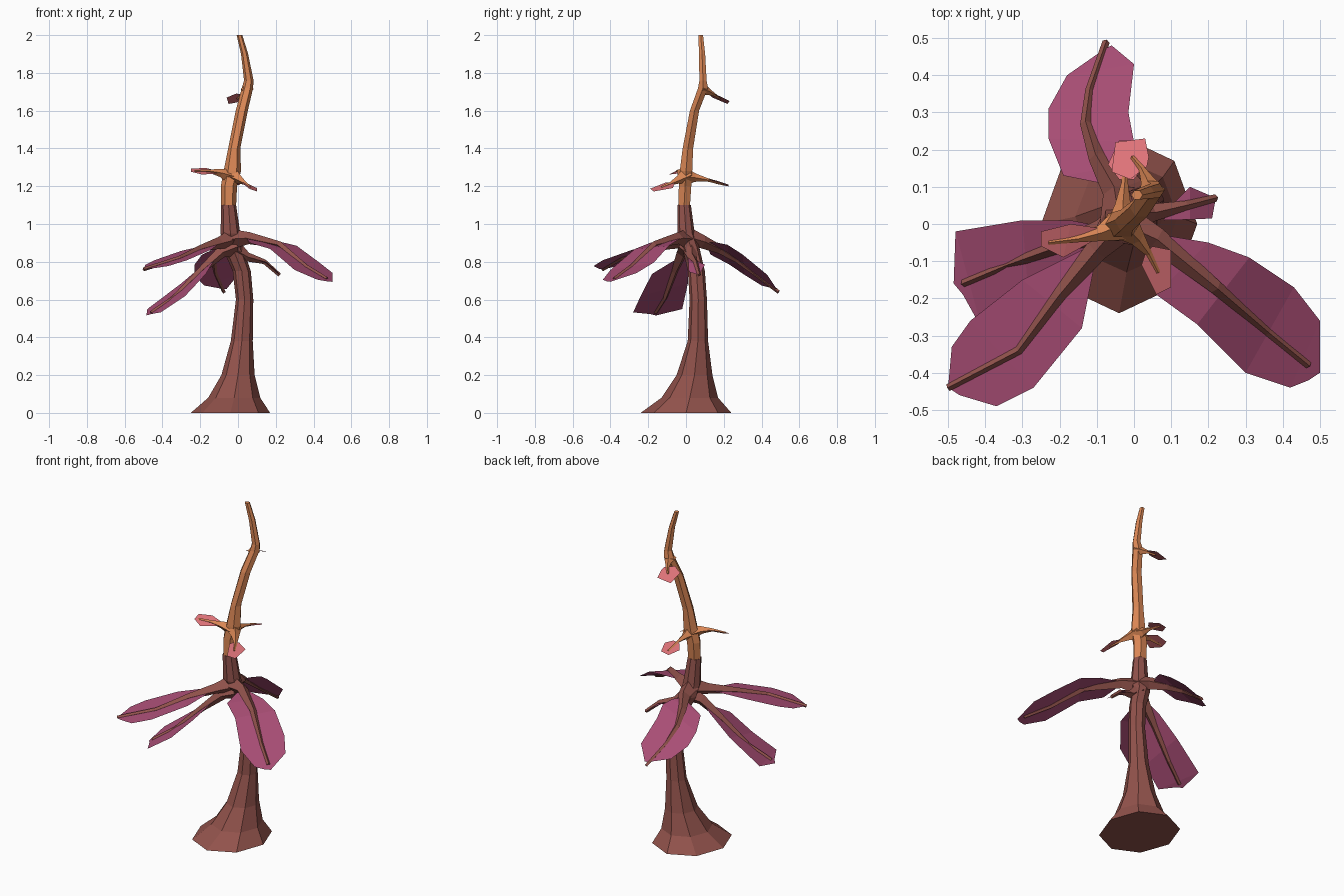
import bpy, math
from mathutils import Vector


def mat(name, rgb):
    m = bpy.data.materials.new(name)
    m.diffuse_color = (*rgb, 1)
    return m


BROWN = mat("brown_bark", (0.285, 0.085, 0.071))
ORANGE = mat("orange_stem", (0.70, 0.24, 0.09))
PURPLE = mat("purple_leaf", (0.40, 0.076, 0.18))
PINK = mat("pink_leaf", (0.73, 0.17, 0.19))


def add(name, verts, faces, m):
    me = bpy.data.meshes.new(name)
    me.from_pydata(verts, [], faces)
    me.materials.append(m)
    ob = bpy.data.objects.new(name, me)
    bpy.context.collection.objects.link(ob)
    return ob


def skin(name, rings, m):
    # closed tube through rings of equal size
    n = len(rings[0])
    verts = [v for r in rings for v in r]
    faces = [(i * n + j, i * n + (j + 1) % n, (i + 1) * n + (j + 1) % n, (i + 1) * n + j)
             for i in range(len(rings) - 1) for j in range(n)]
    faces += [tuple(reversed(range(n))), tuple(range(len(verts) - n, len(verts)))]
    return add(name, verts, faces, m)


def trunk(name, rows, m, n=8):
    # horizontal rings: x, y, z, radius x, radius y
    skin(name, [[(x + rx * math.cos(2 * math.pi * k / n), y + ry * math.sin(2 * math.pi * k / n), z)
                 for k in range(n)] for x, y, z, rx, ry in rows], m)


def branch(name, path, r0, r1, m, n=4):
    # tapering tube, thick where it leaves the trunk
    p = [Vector(q) for q in path]
    rings = []
    for i, c in enumerate(p):
        d = (p[min(i + 1, len(p) - 1)] - p[max(i - 1, 0)]).normalized()
        s = d.cross(Vector((0, 0, 1))).normalized()
        u = s.cross(d)
        r = r1 + (r0 - r1) * (1 - i / (len(p) - 1)) ** 2.3
        rings.append([c + r * (math.cos(2 * math.pi * k / n) * s + math.sin(2 * math.pi * k / n) * u)
                      for k in range(n)])
    skin(name, rings, m)


def leaf(name, path, left, right, m, tilt=0):
    # blade that follows its branch; edges given in plan, tilt raises the left edge
    p = [Vector(q) for q in path]
    d = (p[-1] - p[0]).xy.normalized()
    side = Vector((-d.y, d.x))
    ts = [(v - p[0]).xy.dot(d) for v in p]

    def lift(q):
        t = (Vector(q) - p[0].xy).dot(d)
        i = 0
        while i < len(p) - 2 and t > ts[i + 1]:
            i += 1
        c = p[i].lerp(p[i + 1], (t - ts[i]) / (ts[i + 1] - ts[i]))
        return (*q, c.z + tilt * (Vector(q) - c.xy).dot(side))

    verts = [lift(q) for pair in zip(left, right) for q in pair]
    faces = [(2 * i, 2 * i + 1, 2 * i + 3, 2 * i + 2) for i in range(len(left) - 1)]
    add(name, verts, faces, m)


def frond(name, path, left, right, upper=False, tilt=0, r0=0.052, r1=0.01):
    branch(name + "_branch", path, r0, r1, ORANGE if upper else BROWN)
    leaf(name + "_leaf", path, left, right, PINK if upper else PURPLE, tilt)


# flared trunk and thin upper stem
trunk("trunk", [
    (-.04, 0, 0, .21, .24), (-.02, .02, .08, .138, .15), (0, .045, .2, .088, .095),
    (.02, .063, .38, .058, .054), (.035, .065, .6, .046, .046), (.02, .055, .75, .048, .045),
    (-.03, .025, .88, .055, .045), (-.04, 0, .95, .052, .046), (-.05, -.01, 1.1, .04, .036)], BROWN)
trunk("upper_stem", [
    (-.05, -.01, 1.1, .04, .036), (-.048, -.005, 1.2, .043, .038), (-.03, 0, 1.28, .046, .038),
    (-.02, .01, 1.4, .032, .032), (.02, .045, 1.6, .032, .028), (.05, .09, 1.72, .03, .03),
    (.057, .09, 1.76, .025, .022), (.035, .085, 1.9, .019, .019), (.008, .078, 2, .015, .014)], ORANGE, 6)

# large lower leaves
frond("front_right", [(-.03, 0, .92), (.06, -.04, .925), (.22, -.17, .89), (.36, -.29, .775), (.47, -.38, .71)],
      [(.08, -.03), (.2, -.05), (.31, -.09), (.43, -.17), (.5, -.26), (.5, -.4)],
      [(.05, -.08), (.06, -.19), (.17, -.27), (.3, -.4), (.42, -.44), (.47, -.42)], tilt=.08)
frond("front_left", [(-.04, 0, .92), (-.1, -.07, .9), (-.2, -.19, .87), (-.31, -.34, .82), (-.5, -.44, .76)],
      [(-.1, -.08), (-.14, -.28), (-.27, -.44), (-.37, -.49), (-.47, -.46)],
      [(-.12, -.06), (-.3, -.15), (-.44, -.26), (-.49, -.33), (-.5, -.44)])
frond("left", [(-.02, .01, .88), (-.09, -.02, .85), (-.2, -.06, .75), (-.34, -.11, .61), (-.46, -.16, .53)],
      [(-.13, -.07), (-.17, -.18), (-.28, -.24), (-.41, -.28), (-.46, -.19)],
      [(-.12, 0), (-.17, .01), (-.3, .01), (-.48, -.02), (-.485, -.16)])
frond("back", [(-.04, .01, .93), (-.05, .09, .905), (-.1, .18, .865), (-.13, .27, .81), (-.12, .36, .74),
               (-.075, .49, .64)],
      [(-.09, .11), (-.19, .13), (-.23, .23), (-.23, .31), (-.18, .4), (-.08, .47)],
      [(-.05, .11), (-.02, .16), (0, .22), (-.015, .3), (0, .43), (-.06, .48)], tilt=-.4)
frond("right", [(-.01, .03, .86), (.05, .03, .825), (.14, .05, .8), (.22, .07, .73)],
      [(.09, .04), (.15, .1), (.22, .07)],
      [(.08, .01), (.15, .012), (.21, .015)], r0=.046)

# small upper twigs and leaves
frond("upper_left", [(-.03, 0, 1.25), (-.09, -.025, 1.27), (-.15, -.04, 1.28), (-.23, -.05, 1.28)],
      [(-.1, -.04), (-.19, -.09), (-.25, -.06)],
      [(-.1, -.01), (-.17, 0), (-.25, -.02)], True, -.4, .046, .006)
frond("upper_front", [(-.03, 0, 1.26), (.01, -.04, 1.235), (.04, -.08, 1.215), (.065, -.13, 1.195)],
      [(.05, -.06), (.1, -.07), (.1, -.17)],
      [(.03, -.08), (.02, -.11), (.06, -.19)], True, -.25, .046, .006)
frond("upper_back", [(-.03, 0, 1.25), (-.03, .05, 1.245), (-.025, .11, 1.235), (-.02, .2, 1.21)],
      [(-.04, .12), (-.07, .16), (-.04, .225)],
      [(0, .12), (.03, .16), (.01, .225)], True, -.2, .046, .006)
frond("top_back", [(.05, .08, 1.715), (.035, .12, 1.7), (.02, .15, 1.685), (-.005, .18, 1.665)],
      [(-.01, .12), (-.06, .14), (-.05, .22)],
      [(.035, .155), (.04, .18), (.03, .23)], True, 0, .036, .006)
